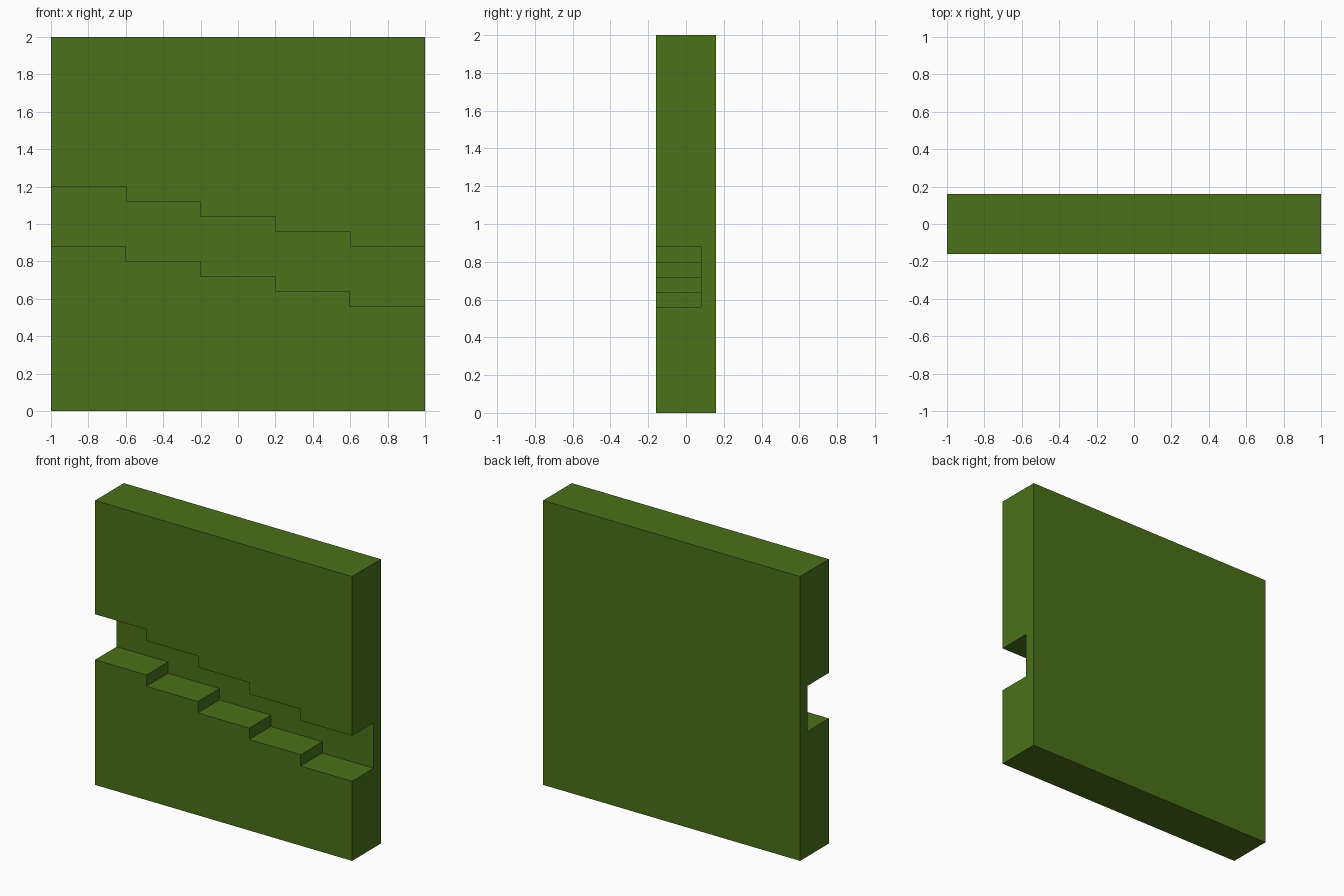
import bpy, bmesh

if "Cube" in bpy.data.objects:
    bpy.data.objects.remove(bpy.data.objects["Cube"])

STEPS, RUN, DROP = 5, 0.4, 0.08      # stepped channel layout
HEIGHT, TOP_FLOOR = 0.32, 0.88       # channel height, highest floor level
HALF_DEPTH, CHANNEL_BACK = 0.16, 0.08


def extruded(name, profile, y0, y1):
    """Extrude an (x, z) outline from y0 to y1 into a closed solid."""
    bm = bmesh.new()
    face = bm.faces.new([bm.verts.new((x, y0, z)) for x, z in profile])
    moved = bmesh.ops.extrude_face_region(bm, geom=[face], use_keep_orig=True)["geom"]
    bmesh.ops.translate(bm, vec=(0, y1 - y0, 0),
                        verts=[v for v in moved if isinstance(v, bmesh.types.BMVert)])
    bmesh.ops.recalc_face_normals(bm, faces=bm.faces)
    mesh = bpy.data.meshes.new(name)
    bm.to_mesh(mesh)
    bm.free()
    obj = bpy.data.objects.new(name, mesh)
    bpy.context.collection.objects.link(obj)
    return obj


# Wall panel
wall = extruded("wall_panel", [(-1, 0), (1, 0), (1, 2), (-1, 2)], -HALF_DEPTH, HALF_DEPTH)
green = bpy.data.materials.new("green")
green.diffuse_color = (0.07, 0.165, 0.01, 1)
green.use_nodes = True
green.node_tree.nodes["Principled BSDF"].inputs["Base Color"].default_value = green.diffuse_color
wall.data.materials.append(green)

# Stepped channel cutter, overshooting both ends and the front
floor = []
for i in range(STEPS):
    z = TOP_FLOOR - DROP * i
    x0 = -1 + RUN * i
    x1 = x0 + RUN
    floor += [(x0 - 0.1 if i == 0 else x0, z),
              (x1 + 0.1 if i == STEPS - 1 else x1, z)]
ceiling = [(x, z + HEIGHT) for x, z in reversed(floor)]
cutter = extruded("channel_cutter", floor + ceiling, -HALF_DEPTH - 0.1, CHANNEL_BACK)
cutter.data.materials.append(green)
cutter.hide_render = True

# Carve the channel, then drop the cutter
cut = wall.modifiers.new("channel", 'BOOLEAN')
cut.operation = 'DIFFERENCE'
cut.solver = 'EXACT'
cut.object = cutter
bpy.context.view_layer.objects.active = wall
wall.select_set(True)
bpy.ops.object.modifier_apply(modifier=cut.name)
bpy.data.objects.remove(cutter, do_unlink=True)
